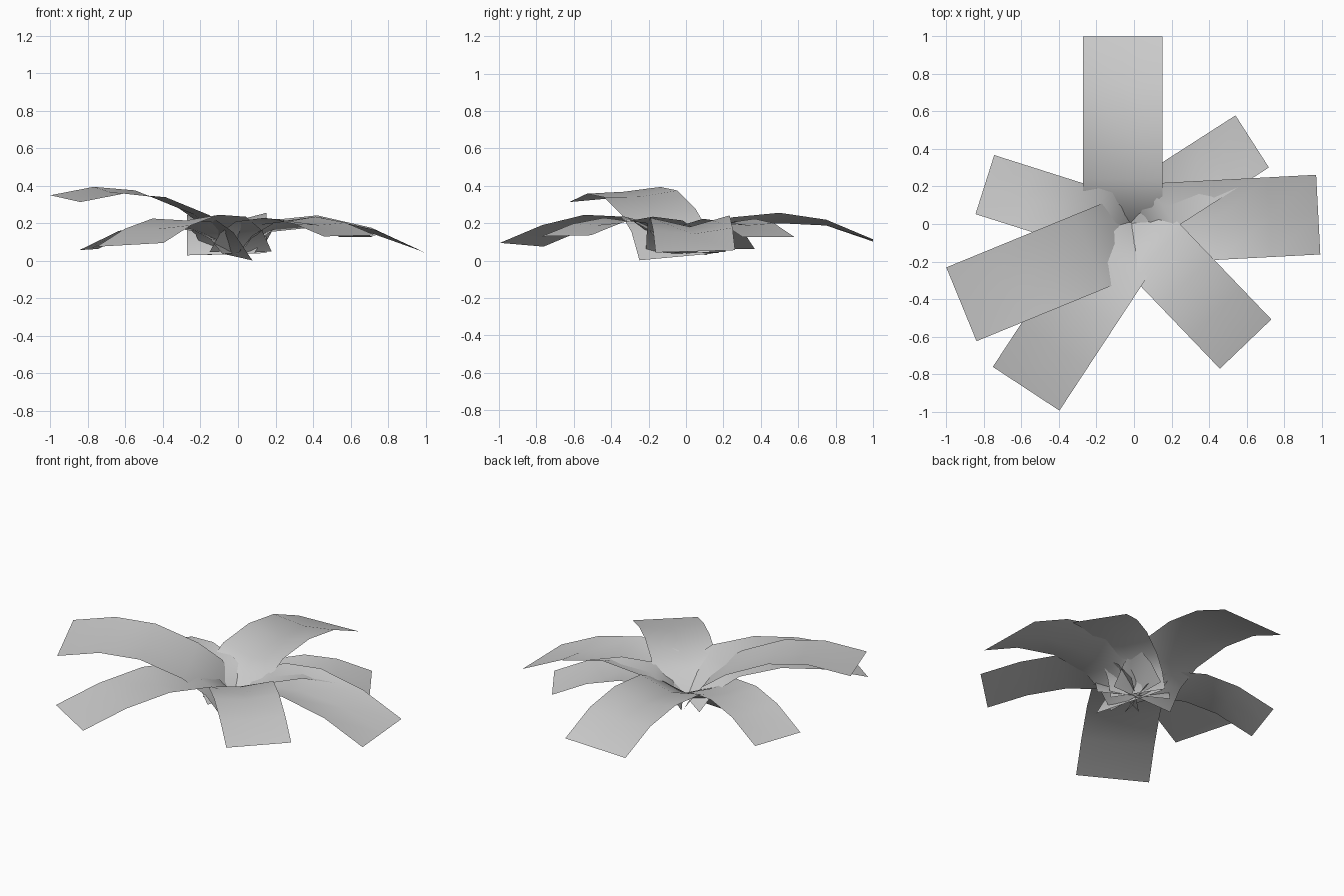
import bpy, math
from mathutils import Vector

cube = bpy.data.objects.get("Cube")
if cube:
    bpy.data.objects.remove(cube)

grey = bpy.data.materials.new("leaf_grey")
grey.use_nodes = True
colour = (0.6, 0.6, 0.6, 1)
grey.diffuse_color = colour
grey.node_tree.nodes["Principled BSDF"].inputs["Base Color"].default_value = colour

# How strongly the midrib sinks at each profile point, root to tip
SINK = (0.0, 0.7, 1.0, 1.0, 0.5, 0.0)


def leaf(name, tip, angle, width, profile, roll=0.0, fold=0.02):
    """Creased strip arching from the crown to its tip; profile is (distance, edge height)."""
    a = math.radians(angle)
    out = Vector((math.cos(a), math.sin(a), 0))
    side = Vector((-out.y, out.x, 0)) * width / 2 + Vector((0, 0, roll))
    root = Vector((*tip, 0)) - out * profile[-1][0]
    verts = []
    for (r, z), sink in zip(profile, SINK):
        centre = root + out * r + Vector((0, 0, z))
        verts += [centre - side, centre - Vector((0, 0, fold * sink)), centre + side]
    faces = [(i, i + 3, i + 4, i + 1)
             for row in range(len(profile) - 1) for i in (row * 3, row * 3 + 1)]
    mesh = bpy.data.meshes.new(name)
    mesh.from_pydata(verts, [], faces)
    mesh.materials.append(grey)
    for p in mesh.polygons:
        p.use_smooth = True
    obj = bpy.data.objects.new(name, mesh)
    bpy.context.collection.objects.link(obj)


# Long leaves
leaf("back_leaf", (-0.06, 1.0), 90, 0.425,
     [(0, 0.035), (0.09, 0.15), (0.24, 0.225), (0.5, 0.25), (0.75, 0.213), (1.0, 0.108)],
     -0.006, 0.05)
leaf("left_leaf", (0.982, 0.05), 3, 0.425,
     [(0, 0.04), (0.08, 0.14), (0.2, 0.21), (0.45, 0.236), (0.74, 0.17), (1.0, 0.05)],
     0.006, 0.055)
leaf("front_right_leaf", (-0.575, -0.878), 236.7, 0.425,
     [(0, 0.04), (0.09, 0.15), (0.25, 0.225), (0.51, 0.235), (0.78, 0.18), (1.05, 0.085)], 0.01)
leaf("raised_right_leaf", (-0.92, -0.428), 202.3, 0.425,
     [(-0.02, 0.02), (0.09, 0.17), (0.23, 0.262), (0.48, 0.357), (0.72, 0.376), (0.97, 0.331)],
     -0.018, 0.015)

# Short leaves
leaf("front_left_leaf", (0.595, -0.64), 313.8, 0.38,
     [(0, 0.05), (0.08, 0.15), (0.2, 0.212), (0.42, 0.232), (0.65, 0.2), (0.88, 0.133)], 0.003)
leaf("back_left_leaf", (0.63, 0.44), 32.7, 0.33,
     [(0, 0.04), (0.06, 0.13), (0.16, 0.19), (0.36, 0.224), (0.55, 0.2), (0.75, 0.127)])
leaf("back_right_leaf", (-0.795, 0.21), 162.4, 0.33,
     [(0, 0.04), (0.07, 0.12), (0.18, 0.175), (0.38, 0.2), (0.58, 0.162), (0.8, 0.06)], -0.003)
